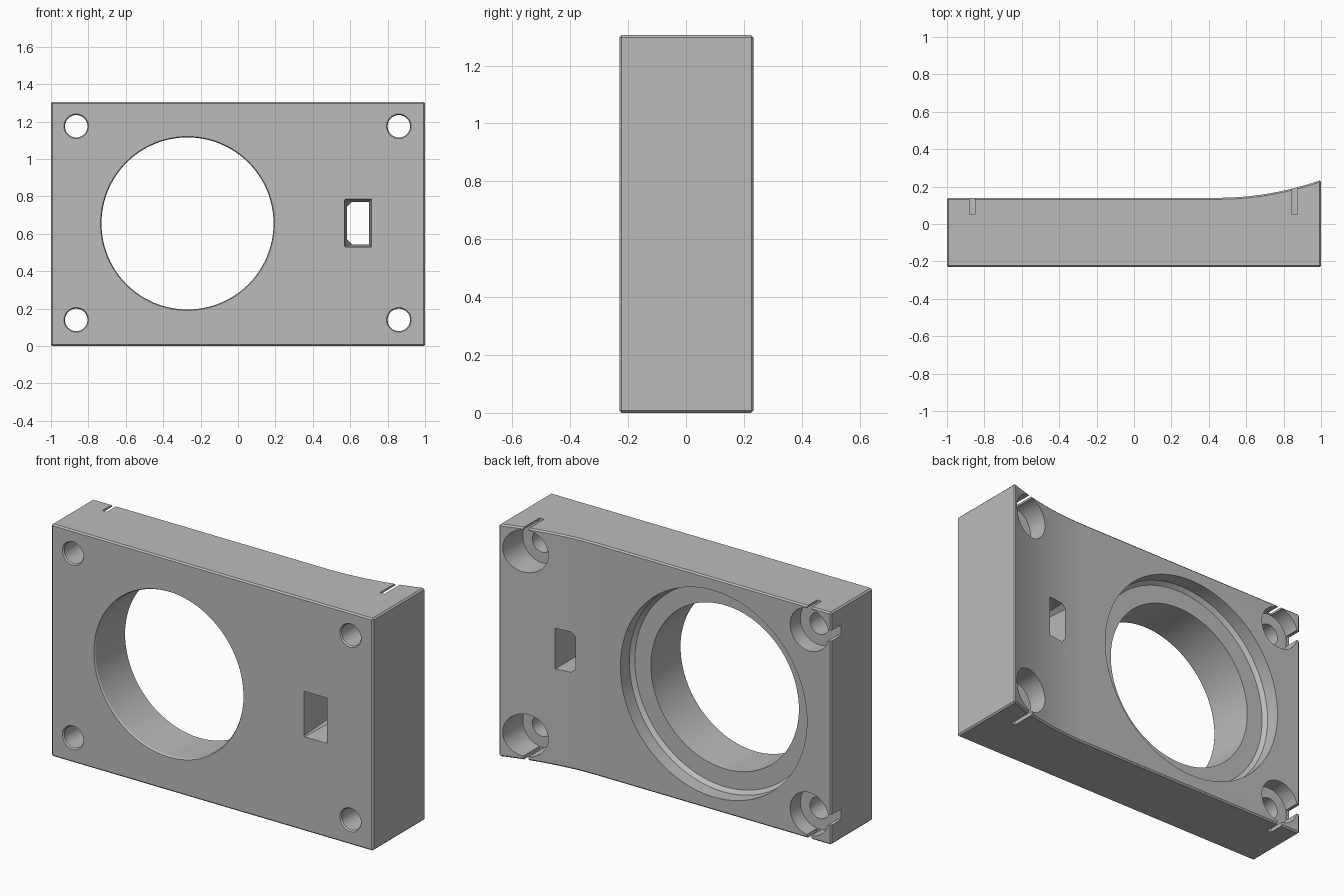
import bpy
import bmesh
import math

default = bpy.data.objects.get("Cube")
if default:
    bpy.data.objects.remove(default, do_unlink=True)

HEIGHT = 1.305
FRONT, BACK, FLARE = -0.23, 0.14, 0.235
MIDDLE = HEIGHT / 2

grey = bpy.data.materials.new("plain grey")
grey.use_nodes = True
colour = (0.5, 0.5, 0.5, 1)
grey.diffuse_color = colour
grey.node_tree.nodes["Principled BSDF"].inputs["Base Color"].default_value = colour


def make_object(name, rings):
    """Skin a stack of equal rings and cap both ends."""
    bm = bmesh.new()
    loops = [[bm.verts.new(p) for p in ring] for ring in rings]
    n = len(loops[0])
    for a, b in zip(loops, loops[1:]):
        for i in range(n):
            j = (i + 1) % n
            bm.faces.new((a[i], a[j], b[j], b[i]))
    bm.faces.new(loops[0])
    bm.faces.new(loops[-1])
    bmesh.ops.recalc_face_normals(bm, faces=bm.faces)
    mesh = bpy.data.meshes.new(name)
    bm.to_mesh(mesh)
    bm.free()
    mesh.materials.append(grey)
    obj = bpy.data.objects.new(name, mesh)
    bpy.context.collection.objects.link(obj)
    return obj


def apply(obj, modifier):
    bpy.context.view_layer.objects.active = obj
    bpy.ops.object.modifier_apply(modifier=modifier.name)


def cut(cutter):
    mod = block.modifiers.new("cut", "BOOLEAN")
    mod.operation = "DIFFERENCE"
    mod.solver = "EXACT"
    mod.object = cutter
    apply(block, mod)
    bpy.data.objects.remove(cutter, do_unlink=True)


def round_cutter(x, z, profile, sides):
    """Turned cutter along y; the profile lists (radius, y)."""
    turns = [2 * math.pi * i / sides for i in range(sides)]
    return make_object("round_cutter", [
        [(x + r * math.cos(t), y, z + r * math.sin(t)) for t in turns]
        for r, y in profile])


def box_cutter(x0, x1, y0, y1, z0, z1):
    return make_object("box_cutter", [
        [(x0, y, z0), (x1, y, z0), (x1, y, z1), (x0, y, z1)] for y in (y0, y1)])


# Block with a curved flare on the back
outline = [(-1, FRONT), (1, FRONT)]
for i in range(12, -1, -1):
    t = i / 12
    outline.append((0.45 + 0.55 * t, BACK + (FLARE - BACK) * t * t))
outline.append((-1, BACK))
block = make_object("mounting_block",
                    [[(x, y, z) for x, y in outline] for z in (0, HEIGHT)])
bevel = block.modifiers.new("edge", "BEVEL")
bevel.width = 0.008
bevel.segments = 1
bevel.limit_method = "ANGLE"
bevel.angle_limit = math.radians(50)
apply(block, bevel)

# Large opening with a wide recess in the back
cut(round_cutter(-0.27, MIDDLE + 0.003, [
    (0.465, -0.4), (0.465, FRONT), (0.46, FRONT + 0.008), (0.46, 0.04),
    (0.56, 0.04), (0.58, 0.06), (0.58, 0.4)], 96))

# Corner screw holes, head recesses and slots to the edges
for x in (-0.865, 0.86):
    for z, edge in ((0.14, -0.1), (1.175, HEIGHT + 0.1)):
        cut(round_cutter(x, z, [
            (0.066, -0.4), (0.066, FRONT), (0.06, FRONT + 0.008),
            (0.06, 0.05), (0.12, 0.05), (0.12, 0.4)], 32))
        cut(box_cutter(x - 0.014, x + 0.014, 0.052, 0.4, min(z, edge), max(z, edge)))
        if x < 0:
            cut(box_cutter(-1.1, x, 0.054, 0.4, z - 0.03, z + 0.03))

# Tapered window with clipped corners on one side
def window_ring(y, inset, clip):
    x0, x1 = 0.57 + inset, 0.715 - inset
    z0, z1 = 0.53 + inset, 0.785 - inset
    return [(x0 + clip, y, z0), (x1, y, z0), (x1, y, z1),
            (x0 + clip, y, z1), (x0, y, z1 - clip), (x0, y, z0 + clip)]


cut(make_object("window_cutter", [
    window_ring(-0.4, 0, 0.004), window_ring(FRONT, 0, 0.004),
    window_ring(0.15, 0.014, 0.025), window_ring(0.4, 0.014, 0.025)]))

# Smooth curved walls, keep the edges sharp
bpy.ops.object.select_all(action="DESELECT")
block.select_set(True)
bpy.context.view_layer.objects.active = block
bpy.ops.object.shade_smooth_by_angle(angle=math.radians(30))
